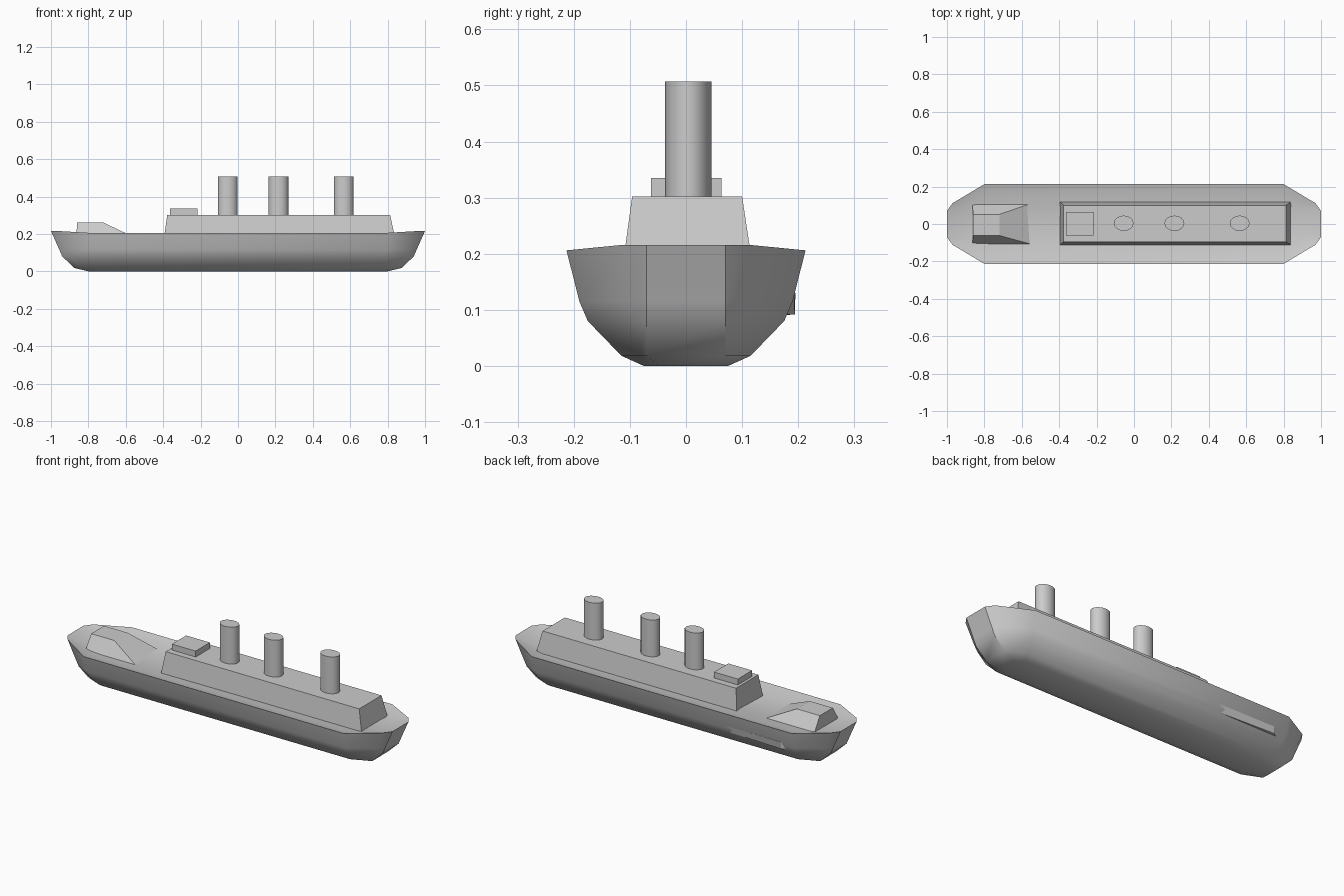
import bpy, bmesh, math

if "Cube" in bpy.data.objects:
    bpy.data.objects.remove(bpy.data.objects["Cube"])


def make_object(name, rings, smooth=None):
    """Skin a stack of equal-length closed rings and cap both ends."""
    bm = bmesh.new()
    loops = [[bm.verts.new(p) for p in ring] for ring in rings]
    n = len(loops[0])
    for a, b in zip(loops, loops[1:]):
        for i in range(n):
            j = (i + 1) % n
            bm.faces.new((a[i], a[j], b[j], b[i]))
    bm.faces.new(loops[0][::-1])
    bm.faces.new(loops[-1])
    bmesh.ops.recalc_face_normals(bm, faces=bm.faces)
    mesh = bpy.data.meshes.new(name)
    bm.to_mesh(mesh)
    bm.free()
    obj = bpy.data.objects.new(name, mesh)
    bpy.context.collection.objects.link(obj)
    if smooth:
        bpy.ops.object.select_all(action='DESELECT')
        obj.select_set(True)
        bpy.context.view_layer.objects.active = obj
        bpy.ops.object.shade_smooth_by_angle(angle=math.radians(smooth))
    return obj


def rect(x0, x1, y0, y1, z):
    return [(x0, y0, z), (x1, y0, z), (x1, y1, z), (x0, y1, z)]


def hull_outline(length, width, shoulder, z, end_z):
    """Twelve-sided, double-ended waterline."""
    e = min(0.07, 0.65 * width)
    m = e + 0.29 * (width - e)
    q = [(length, e, end_z), (length - 0.03, m, end_z), (shoulder, width, z)]
    right = [(x, -y, h) for x, y, h in q[::-1]] + q
    return right + [(-x, -y, h) for x, y, h in right]


# Hull: bottom, bilge, side, flared rim, then the sunken deck
levels = [
    (0.80, 0.075, 0.74, 0.000, 0.000),
    (0.875, 0.115, 0.77, 0.018, 0.018),
    (0.94, 0.175, 0.79, 0.080, 0.080),
    (0.955, 0.190, 0.80, 0.115, 0.115),
    (1.00, 0.213, 0.80, 0.206, 0.216),
    (0.90, 0.140, 0.76, 0.183, 0.190),
]
make_object("hull", [hull_outline(*lv) for lv in levels], 35)

# Long tapered deckhouse
make_object("deckhouse", [rect(-0.397, 0.842, -0.114, 0.120, 0.17),
                          rect(-0.378, 0.813, -0.096, 0.100, 0.302)])

# Bridge on the deckhouse roof
make_object("bridge", [rect(-0.363, -0.217, -0.062, 0.063, 0.30),
                       rect(-0.363, -0.217, -0.062, 0.063, 0.335)])

# Raised, sloping bow house
make_object("bow_house", [rect(-0.865, -0.55, -0.108, 0.110, 0.18),
                          rect(-0.860, -0.718, -0.062, 0.052, 0.26)])

# Three oval funnels
for k, cx in enumerate((-0.055, 0.216, 0.565)):
    rings = []
    for z in (0.295, 0.507):
        rings.append([(cx + 0.053 * math.cos(t), 0.004 + 0.041 * math.sin(t), z)
                      for t in (2 * math.pi * i / 16 for i in range(16))])
    make_object(f"funnel_{k + 1}", rings, 35)

# Tapering side plate on the back of the bow
make_object("side_plate", [
    [(-0.76, 0.17, 0.09), (-0.72, 0.194, 0.092), (-0.72, 0.195, 0.13), (-0.76, 0.17, 0.14)],
    [(-0.35, 0.17, 0.09), (-0.35, 0.178, 0.092), (-0.35, 0.193, 0.13), (-0.35, 0.17, 0.14)],
])
